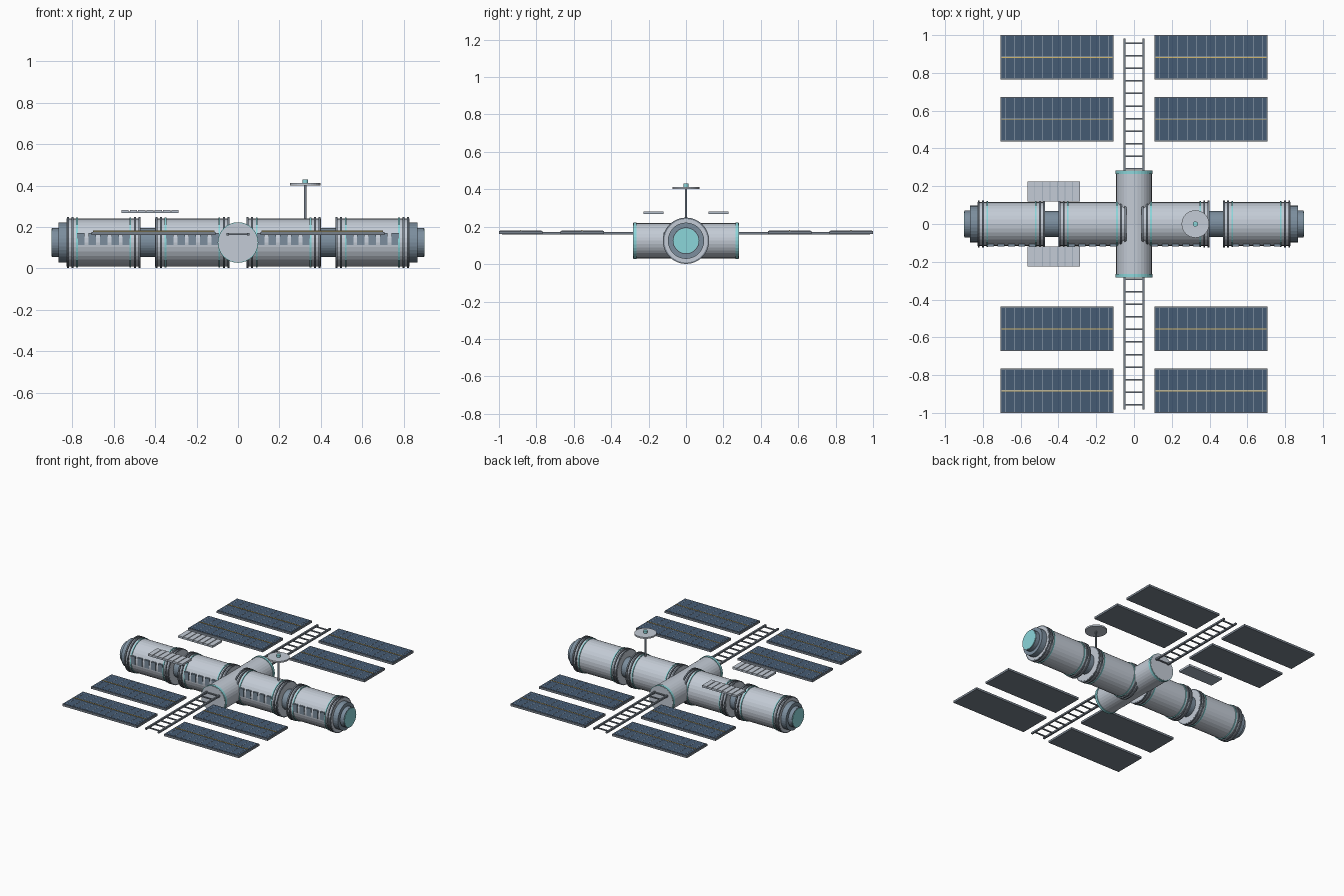
import bpy
import bmesh
from math import radians
from mathutils import Matrix, Vector

cube = bpy.data.objects.get("Cube")
if cube:
    bpy.data.objects.remove(cube, do_unlink=True)

AXIS_Z = 0.125   # height of the main axis
SIDES = 32


def material(name, r, g, b):
    m = bpy.data.materials.new(name)
    m.use_nodes = True
    m.diffuse_color = (r, g, b, 1)
    m.node_tree.nodes["Principled BSDF"].inputs["Base Color"].default_value = (r, g, b, 1)
    return m


HULL = material("hull grey", 0.55, 0.60, 0.67)
TRIM = material("trim grey", 0.19, 0.225, 0.27)
STEEL = material("steel blue", 0.20, 0.27, 0.34)
TEAL = material("teal", 0.26, 0.67, 0.70)
CELL = material("solar blue", 0.06, 0.105, 0.175)
LINE = material("cell line", 0.38, 0.45, 0.53)
GOLD = material("gold busbar", 0.65, 0.48, 0.16)

ROT = {"x": Matrix.Rotation(radians(90), 4, "Y"),
       "y": Matrix.Rotation(radians(90), 4, "X"),
       "z": Matrix.Identity(4)}


def finish(name, bm, mat):
    me = bpy.data.meshes.new(name)
    bm.to_mesh(me)
    bm.free()
    me.materials.append(mat)
    ob = bpy.data.objects.new(name, me)
    bpy.context.collection.objects.link(ob)


def cylinders(name, mat, parts, axis="x", sides=SIDES):
    """Each part is (centre, radius, length) along one shared axis."""
    bm = bmesh.new()
    for centre, radius, length in parts:
        bmesh.ops.create_cone(bm, cap_ends=True, segments=sides, radius1=radius,
                              radius2=radius, depth=length,
                              matrix=Matrix.Translation(centre) @ ROT[axis])
    finish(name, bm, mat)


def boxes(name, mat, parts):
    """Each part is (low corner, high corner)."""
    bm = bmesh.new()
    for low, high in parts:
        low, high = Vector(low), Vector(high)
        bmesh.ops.create_cube(bm, size=1, matrix=Matrix.Translation((low + high) / 2)
                              @ Matrix.Diagonal((*(high - low), 1)))
    finish(name, bm, mat)


def on_axis(x, radius, length):
    return ((x, 0, AXIS_Z), radius, length)


# Pressurised modules with ring groups and a row of windows
for side, s in (("left", 1), ("right", -1)):
    for place, near, far in (("inner", 0.04, 0.40), ("outer", 0.47, 0.828)):
        name = f"{side}_{place}_module"
        cylinders(name, HULL, [on_axis(s * (near + far) / 2, 0.116, far - near)])
        ends = ((near, 1), (far, -1))
        cylinders(name + "_rings", TRIM,
                  [on_axis(s * (e + d * o), 0.124, 0.010) for e, d in ends for o in (0.006, 0.028)])
        cylinders(name + "_teal_rings", TEAL,
                  [on_axis(s * (e + d * 0.05), 0.121, 0.008) for e, d in ends])
        middle = s * (near + far) / 2
        boxes(name + "_windows", STEEL,
              [((middle + i * 0.055 - 0.018, -0.119, 0.113),
                (middle + i * 0.055 + 0.018, -0.100, 0.170)) for i in range(-2, 3)])

    # Necks and docking ends
    cylinders(f"{side}_neck", STEEL, [on_axis(s * 0.435, 0.07, 0.10)])
    cylinders(f"{side}_end_collar", STEEL, [on_axis(s * 0.845, 0.097, 0.046)])
    cylinders(f"{side}_docking_port", STEEL, [on_axis(s * 0.88, 0.071, 0.036)])
    cylinders(f"{side}_port_disc", TEAL, [on_axis(s * 0.899, 0.067, 0.004)])

# Central cross hub
cylinders("hub", HULL, [((0, 0, AXIS_Z), 0.094, 0.56)], "y")
cylinders("hub_teal_rings", TEAL, [((0, s * 0.273, AXIS_Z), 0.098, 0.018) for s in (1, -1)], "y")
cylinders("hub_end_caps", HULL, [((0, s * 0.281, AXIS_Z), 0.094, 0.006) for s in (1, -1)], "y")

# Ladder trusses
for end, s in (("back", 1), ("front", -1)):
    boxes(f"{end}_truss_rails", TRIM,
          [((x - 0.006, min(s * 0.27, s * 0.983), 0.159),
            (x + 0.006, max(s * 0.27, s * 0.983), 0.171)) for x in (-0.05, 0.05)])
    boxes(f"{end}_truss_rungs", TRIM,
          [((-0.05, s * y - 0.004, 0.161), (0.05, s * y + 0.004, 0.169))
           for y in (0.957 - 0.0665 * i for i in range(11))])

# Solar panels with a line down each cell and a two-tone busbar
X0, X1, COLUMNS, HALF = 0.108, 0.707, 12, 0.117
for end, sy in (("back", 1), ("front", -1)):
    for side, sx in (("left", 1), ("right", -1)):
        for place, cy in (("inner", 0.555), ("outer", 0.883)):
            name = f"{end}_{side}_{place}_panel"
            xa, xb = sorted((sx * X0, sx * X1))
            y = sy * cy
            ya, yb = y - HALF + 0.006, y + HALF - 0.006
            boxes(name + "_frame", TRIM, [((xa, y - HALF, 0.161), (xb, y + HALF, 0.176))])
            boxes(name + "_cells", CELL, [((xa + 0.006, ya, 0.174), (xb - 0.006, yb, 0.178))])
            step = (xb - xa) / COLUMNS
            boxes(name + "_lines", LINE,
                  [((xa + (i + 0.5) * step - 0.0013, ya, 0.177),
                    (xa + (i + 0.5) * step + 0.0013, yb, 0.179)) for i in range(COLUMNS)]
                  + [((xa + 0.006, y + 0.001, 0.177), (xb - 0.006, y + 0.003, 0.179))])
            boxes(name + "_busbar", GOLD, [((xa + 0.006, y - 0.003, 0.177),
                                            (xb - 0.006, y + 0.001, 0.182))])

# Slatted radiators
for end, s in (("back", 1), ("front", -1)):
    ya, yb = sorted((s * 0.12, s * 0.226))
    boxes(f"{end}_radiator_plate", LINE, [((-0.563, ya, 0.267), (-0.287, yb, 0.275))])
    pitch = 0.281 / 7
    boxes(f"{end}_radiator_slats", HULL,
          [((-0.563 + i * pitch, ya, 0.272), (-0.568 + (i + 1) * pitch, yb, 0.282))
           for i in range(7)])

# Antenna
MAST_X = 0.325
cylinders("antenna_mast", TRIM, [((MAST_X, 0, 0.32), 0.006, 0.17)], "z", 12)
cylinders("antenna_dish", HULL, [((MAST_X, 0, 0.407), 0.073, 0.011)], "z")
cylinders("antenna_knob", TEAL, [((MAST_X, 0, 0.420), 0.014, 0.020)], "z", 16)
